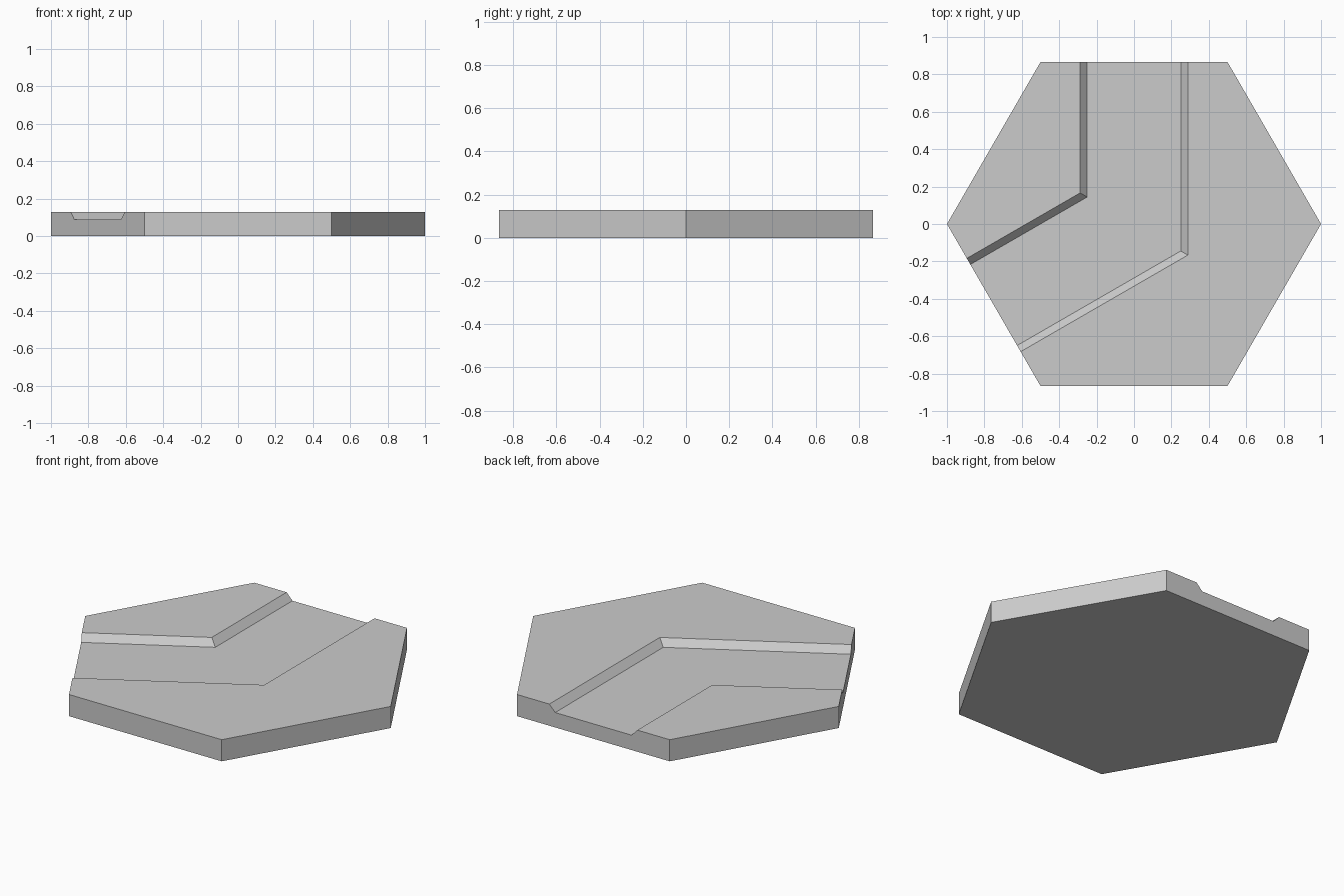
import bpy
import bmesh
from math import cos, sin, pi, radians
from mathutils import Vector

cube = bpy.data.objects.get("Cube")
if cube:
    bpy.data.objects.remove(cube, do_unlink=True)

HEIGHT = 0.128     # tile thickness
FLOOR = 0.088      # channel floor level
FLOOR_HALF = 0.25  # half width of the channel floor
SLOPE = 0.95       # bank run per unit of rise

stone = bpy.data.materials.new("light grey")
stone.use_nodes = True
grey = (0.6, 0.6, 0.6, 1)
stone.diffuse_color = grey
stone.node_tree.nodes["Principled BSDF"].inputs["Base Color"].default_value = grey


def finish(bm, name):
    bmesh.ops.recalc_face_normals(bm, faces=bm.faces)
    mesh = bpy.data.meshes.new(name)
    bm.to_mesh(mesh)
    bm.free()
    mesh.materials.append(stone)
    obj = bpy.data.objects.new(name, mesh)
    bpy.context.collection.objects.link(obj)
    return obj


# Hexagonal tile, with corners on the x axis
bm = bmesh.new()
base = bm.faces.new([bm.verts.new((cos(i * pi / 3), sin(i * pi / 3), 0)) for i in range(6)])
top = bmesh.ops.extrude_face_region(bm, geom=[base])
bmesh.ops.translate(bm, vec=(0, 0, HEIGHT),
                    verts=[g for g in top["geom"] if isinstance(g, bmesh.types.BMVert)])
tile = finish(bm, "hexagonal_tile")

# Trapezoid swept along the bent channel, from the back edge to the front-left side
rise = HEIGHT + 0.05 - FLOOR
wide = FLOOR_HALF + SLOPE * rise
section = [(-wide, FLOOR + rise), (-FLOOR_HALF, FLOOR), (FLOOR_HALF, FLOOR), (wide, FLOOR + rise)]
back_dir = Vector((0, 1, 0))
side_dir = Vector((-cos(radians(30)), -sin(radians(30)), 0))
across = Vector((1, 0, 0))
stations = [
    (back_dir * 1.2, across),
    (Vector(), Vector((1, -1 / 3 ** 0.5, 0))),          # mitred bend
    (side_dir * 1.2, Vector((0.5, -cos(radians(30)), 0))),
]
bm = bmesh.new()
rings = [[bm.verts.new(centre + axis * s + Vector((0, 0, z))) for s, z in section]
         for centre, axis in stations]
for a, b in zip(rings, rings[1:]):
    for i in range(4):
        j = (i + 1) % 4
        bm.faces.new((a[i], a[j], b[j], b[i]))
bm.faces.new(rings[0])
bm.faces.new(rings[-1])
cutter = finish(bm, "channel_cutter")
cutter.hide_render = True

# Carve the channel and drop the cutter
cut = tile.modifiers.new("channel", "BOOLEAN")
cut.operation = "DIFFERENCE"
cut.solver = "EXACT"
cut.object = cutter
bpy.context.view_layer.objects.active = tile
tile.select_set(True)
bpy.ops.object.modifier_apply(modifier=cut.name)
bpy.data.objects.remove(cutter, do_unlink=True)
